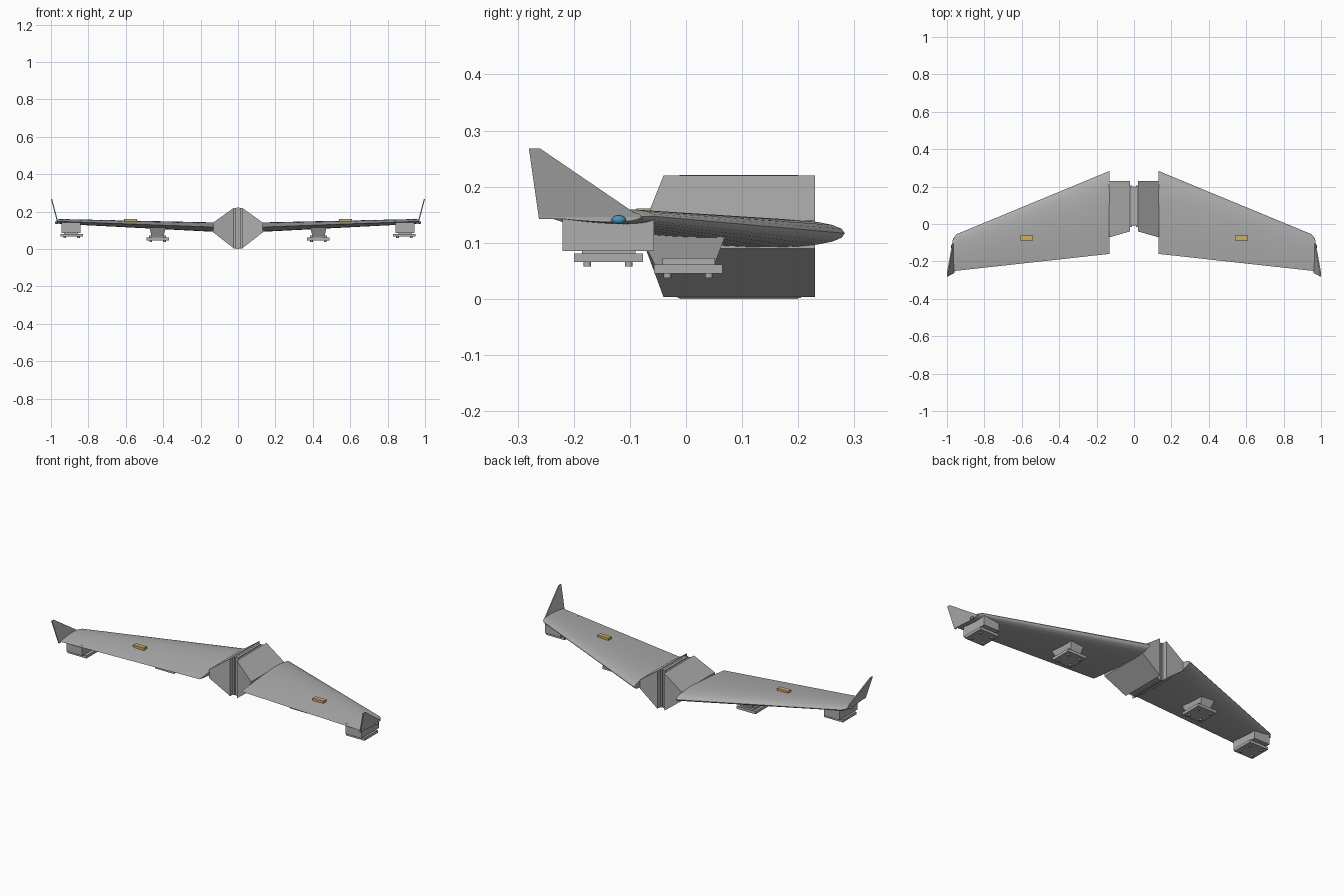
import bpy, bmesh, math
from mathutils import Vector

old = bpy.data.objects.get("Cube")
if old:
    bpy.data.objects.remove(old, do_unlink=True)


def material(name, rgb):
    m = bpy.data.materials.new(name)
    m.use_nodes = True
    m.diffuse_color = (*rgb, 1)
    m.node_tree.nodes["Principled BSDF"].inputs["Base Color"].default_value = (*rgb, 1)
    return m


GREY = material("light grey", (0.42, 0.42, 0.42))
GOLD = material("gold", (0.60, 0.44, 0.13))
BLUE = material("blue glass", (0.06, 0.30, 0.50))


def finish(name, bm, mat, smooth=False):
    bmesh.ops.recalc_face_normals(bm, faces=bm.faces)
    me = bpy.data.meshes.new(name)
    bm.to_mesh(me)
    bm.free()
    me.materials.append(mat)
    ob = bpy.data.objects.new(name, me)
    bpy.context.collection.objects.link(ob)
    if smooth:
        bpy.ops.object.select_all(action="DESELECT")
        ob.select_set(True)
        bpy.context.view_layer.objects.active = ob
        bpy.ops.object.shade_smooth_by_angle(angle=math.radians(35))
    return ob


def loft(name, rings, mat=GREY, smooth=False):
    """Skin matching rings of points and cap both ends."""
    bm = bmesh.new()
    loops = [[bm.verts.new(p) for p in ring] for ring in rings]
    n = len(loops[0])
    for a, b in zip(loops, loops[1:]):
        for i in range(n):
            j = (i + 1) % n
            bm.faces.new((a[i], a[j], b[j], b[i]))
    bm.faces.new(loops[0])
    bm.faces.new(loops[-1])
    return finish(name, bm, mat, smooth)


def rect_x(x, y0, y1, z0, z1):
    return [(x, y0, z0), (x, y1, z0), (x, y1, z1), (x, y0, z1)]


def rect_z(z, x0, x1, y0, y1):
    return [(x0, y0, z), (x1, y0, z), (x1, y1, z), (x0, y1, z)]


def box(name, x, y, z, mat=GREY):
    return loft(name, [rect_x(x[0], *y, *z), rect_x(x[1], *y, *z)], mat)


def airfoil(x, nose, tail, z, thick, steps=14):
    """Symmetric section with a sharp tail, rounded nose at +y."""
    def half(t):
        return thick * 5 * (0.2969 * math.sqrt(t) - 0.126 * t - 0.3516 * t**2
                            + 0.2843 * t**3 - 0.1036 * t**4)
    ts = [(1 - math.cos(math.pi * i / steps)) / 2 for i in range(steps + 1)]
    up = [(x, nose + (tail - nose) * t, z + half(t)) for t in ts]
    down = [(x, nose + (tail - nose) * t, z - half(t)) for t in ts[1:-1]]
    return up + down[::-1]


def cylinder(name, centre, radius, height):
    bm = bmesh.new()
    bmesh.ops.create_cone(bm, cap_ends=True, segments=12, radius1=radius,
                          radius2=radius, depth=height)
    bmesh.ops.translate(bm, verts=bm.verts, vec=Vector(centre))
    return finish(name, bm, GREY, True)


def mirror(ob):
    """Give the part a twin on the other side."""
    m = ob.modifiers.new("mirror", "MIRROR")
    m.use_axis[0] = True
    m.use_mirror_merge = False


parts = []

# Central spine plates
box("spine_plate", (-0.007, 0.007), (-0.012, 0.20), (0, 0.221))
parts.append(box("spine_side_plate", (0.011, 0.021), (-0.015, 0.205), (0.002, 0.219)))
box("spine_core", (-0.022, 0.022), (-0.005, 0.195), (0.008, 0.213))

# Tapered body halves
parts.append(loft("body_half", [rect_x(0.022, -0.04, 0.23, 0.003, 0.22),
                                rect_x(0.134, -0.072, 0.23, 0.09, 0.14)]))

# Wing, with a short rounded tip
parts.append(loft("wing", [airfoil(0.132, 0.283, -0.16, 0.117, 0.05),
                           airfoil(0.95, -0.055, -0.25, 0.147, 0.026),
                           airfoil(0.968, -0.08, -0.258, 0.147, 0.02)], smooth=True))

# Winglet leaning outwards
foot, crown = (0.966, 0.142), (0.999, 0.268)
outline = [(-0.262, foot), (-0.28, crown), (-0.26, crown), (-0.075, foot)]
parts.append(loft("winglet", [[(x + s, y, z) for y, (x, z) in outline]
                              for s in (-0.005, 0.001)]))

# Gold marker on the wing top
parts.append(box("wing_marker", (0.54, 0.61), (-0.088, -0.062), (0.145, 0.161), GOLD))

# Outer pod with its plate
parts.append(box("outer_pod", (0.843, 0.943), (-0.22, -0.057), (0.085, 0.147)))
parts.append(box("outer_pod_neck", (0.855, 0.93), (-0.185, -0.09), (0.08, 0.087)))
parts.append(box("outer_pod_plate", (0.83, 0.95), (-0.20, -0.077), (0.066, 0.081)))

# Inner pod, narrowing downwards, with its plates
parts.append(loft("inner_pod", [rect_z(0.06, 0.40, 0.46, -0.055, 0.05),
                                rect_z(0.12, 0.385, 0.475, -0.085, 0.073)]))
parts.append(box("inner_pod_collar", (0.385, 0.475), (-0.042, 0.052), (0.058, 0.073)))
parts.append(box("inner_pod_plate", (0.37, 0.49), (-0.057, 0.065), (0.045, 0.061)))

# Bolts below both pod plates
for label, cx, cy, z in (("outer", 0.89, -0.139, 0.063), ("inner", 0.43, 0.004, 0.042)):
    for dx in (-0.037, 0.037):
        for dy in (-0.037, 0.037):
            parts.append(cylinder(label + "_pod_bolt", (cx + dx, cy + dy, z), 0.007, 0.01))

# Blue wing tip light
bm = bmesh.new()
bmesh.ops.create_uvsphere(bm, u_segments=12, v_segments=8, radius=1)
bmesh.ops.scale(bm, verts=bm.verts, vec=(0.009, 0.013, 0.008))
bmesh.ops.translate(bm, verts=bm.verts, vec=(0.97, -0.12, 0.141))
parts.append(finish("tip_light", bm, BLUE, True))

for part in parts:
    mirror(part)
